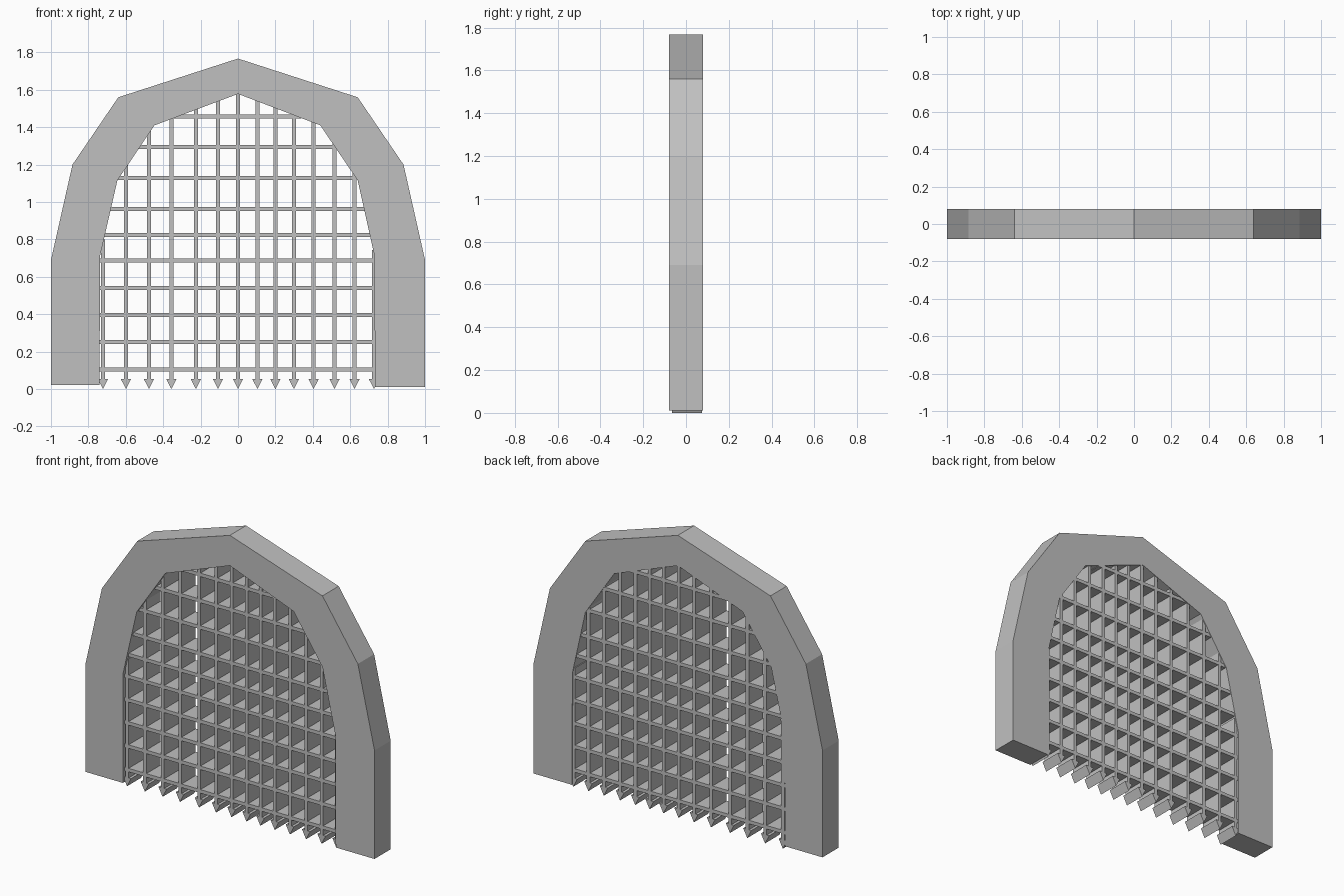
import bpy
import bmesh

cube = bpy.data.objects.get("Cube")
if cube:
    bpy.data.objects.remove(cube, do_unlink=True)

grey = bpy.data.materials.new("stone_grey")
grey.use_nodes = True
colour = (0.53, 0.53, 0.53, 1)
grey.diffuse_color = colour
grey.node_tree.nodes["Principled BSDF"].inputs["Base Color"].default_value = colour


def prism(name, outline, front, back):
    """Extrude an x-z outline from front to back along y."""
    bm = bmesh.new()
    face = bm.faces.new([bm.verts.new((x, front, z)) for x, z in outline])
    ext = bmesh.ops.extrude_face_region(bm, geom=[face])
    verts = [g for g in ext["geom"] if isinstance(g, bmesh.types.BMVert)]
    bmesh.ops.translate(bm, verts=verts, vec=(0, back - front, 0))
    bmesh.ops.recalc_face_normals(bm, faces=bm.faces)
    mesh = bpy.data.meshes.new(name)
    bm.to_mesh(mesh)
    bm.free()
    mesh.materials.append(grey)
    obj = bpy.data.objects.new(name, mesh)
    bpy.context.collection.objects.link(obj)
    return obj


# Pointed stone arch, listed from its left foot to its right foot
outer = [(1, 0.012), (1, 0.69), (0.885, 1.2), (0.64, 1.56), (0, 1.767),
         (-0.64, 1.56), (-0.885, 1.2), (-1, 0.69), (-1, 0.022)]
inner = [(0.732, 0.012), (0.73, 0.71), (0.64, 1.115), (0.44, 1.41), (0, 1.578),
         (-0.447, 1.41), (-0.645, 1.115), (-0.738, 0.71), (-0.74, 0.022)]
prism("stone_arch", outer + inner[::-1], -0.08, 0.08)

FRONT, BACK, HALF, EMBED = -0.065, 0.075, 0.011, 0.02


def crossing(points, value, axis):
    """Other coordinate where a run of points passes the value on an axis."""
    for a, b in zip(points, points[1:]):
        low, high = sorted((a[axis], b[axis]))
        if low <= value <= high and low != high:
            t = (value - a[axis]) / (b[axis] - a[axis])
            return a[1 - axis] + t * (b[1 - axis] - a[1 - axis])
    return 0.7


def rect(x0, x1, z0, z1):
    return [(x0, z0), (x1, z0), (x1, z1), (x0, z1)]


# Upright bars with arrow-shaped feet
uprights = [-0.722, -0.599, -0.476, -0.356, -0.225, -0.107, 0,
            0.104, 0.2, 0.299, 0.404, 0.516, 0.623, 0.727]
for i, x in enumerate(uprights, 1):
    top = crossing(inner[1:-1], x, 0) + EMBED
    prism(f"upright_bar_{i}", rect(x - HALF, x + HALF, 0.05, top), FRONT, BACK)
    prism(f"spike_{i}", [(x, 0), (x + 0.028, 0.055), (x - 0.028, 0.055)],
          FRONT, BACK)

# Cross bars running between the two inner sides of the arch
levels = [0.104, 0.251, 0.396, 0.54, 0.687, 0.824, 0.963, 1.128, 1.294, 1.457]
for i, z in enumerate(levels, 1):
    left = crossing(inner[:5], z, 1) + EMBED
    right = crossing(inner[4:], z, 1) - EMBED
    prism(f"cross_bar_{i}", rect(right, left, z - HALF, z + HALF), FRONT, BACK)
